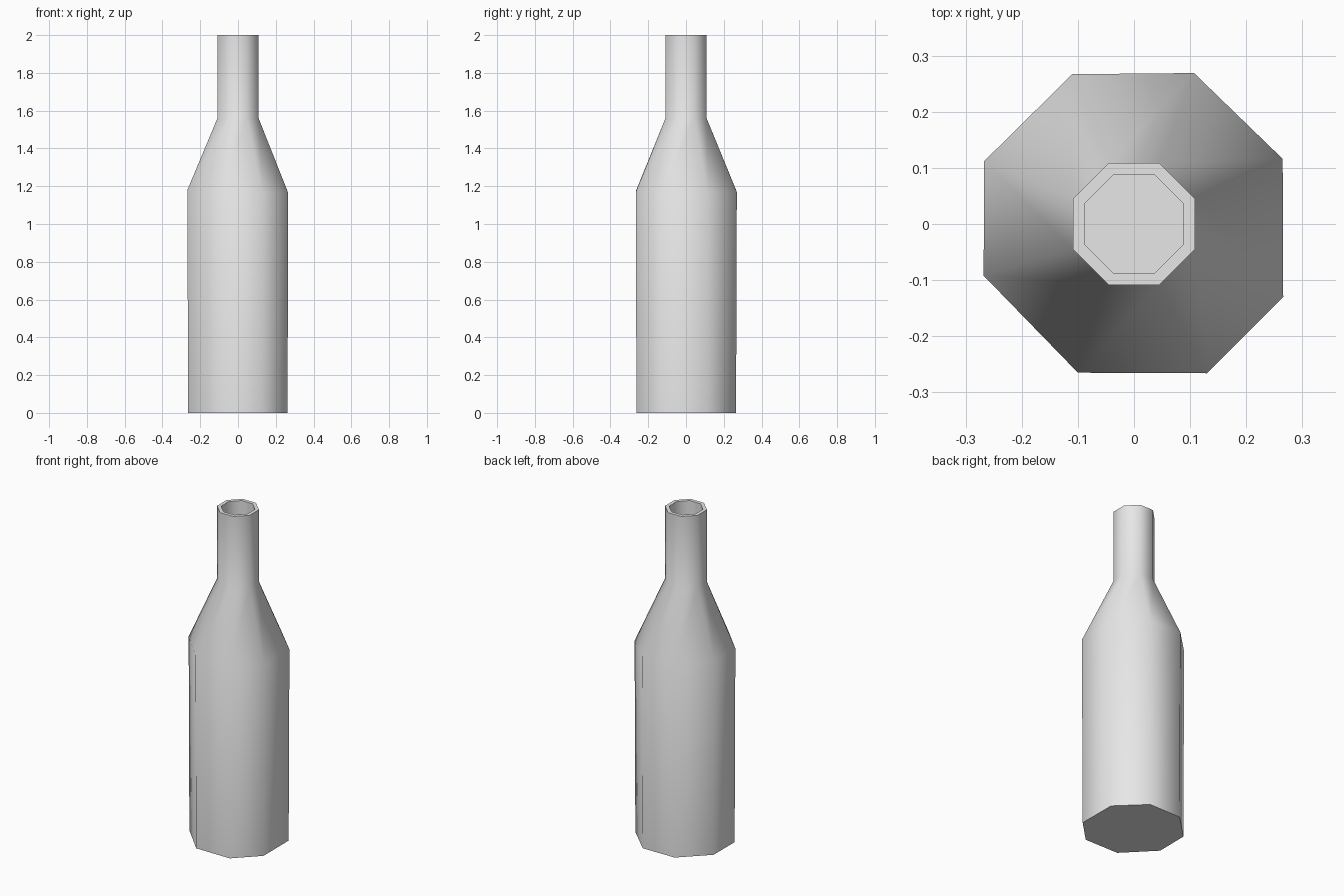
import bpy, bmesh, math

cube = bpy.data.objects.get("Cube")
if cube:
    bpy.data.objects.remove(cube, do_unlink=True)

# One plain grey material
grey = bpy.data.materials.new("light grey")
grey.use_nodes = True
grey.diffuse_color = (0.8, 0.8, 0.8, 1)
grey.node_tree.nodes["Principled BSDF"].inputs["Base Color"].default_value = (0.8, 0.8, 0.8, 1)

# Slightly uneven, hand-shaped octagon of the body
BODY = [(0.266, -0.130), (0.265, 0.116), (0.107, 0.269), (-0.110, 0.267),
        (-0.267, 0.112), (-0.268, -0.092), (-0.100, -0.265), (0.130, -0.266)]


def body_ring(scale, z, tilt=0.0):
    return [(x * scale, y * scale, z - tilt * x) for x, y in BODY]


def neck_ring(half, z):
    # Octagon with flats on the axes, in the same corner order as the body
    ring = []
    for i in range(8):
        a = math.radians(45 * i - 22.5)
        r = half / math.cos(math.pi / 8)
        ring.append((r * math.cos(a), r * math.sin(a), z))
    return ring


# Bottle: base, shoulder, neck, lip, then down inside the neck
rings = [body_ring(0.985, 0), body_ring(1, 1.172, 0.03),
         neck_ring(0.109, 1.56), neck_ring(0.109, 2),
         neck_ring(0.088, 2), neck_ring(0.088, 1.56)]
bm = bmesh.new()
loops = [[bm.verts.new(p) for p in ring] for ring in rings]
for low, high in zip(loops, loops[1:]):
    for i in range(8):
        j = (i + 1) % 8
        bm.faces.new((low[i], low[j], high[j], high[i]))
bm.faces.new(loops[0][::-1])
bm.faces.new(loops[-1])
bmesh.ops.recalc_face_normals(bm, faces=bm.faces[:])

mesh = bpy.data.meshes.new("bottle")
bm.to_mesh(mesh)
bm.free()
mesh.materials.append(grey)
bottle = bpy.data.objects.new("bottle", mesh)
bpy.context.collection.objects.link(bottle)

# Smooth around the sides, crisp at the base and lip
bpy.ops.object.select_all(action="DESELECT")
bottle.select_set(True)
bpy.context.view_layer.objects.active = bottle
bpy.ops.object.shade_smooth_by_angle(angle=math.radians(60))
